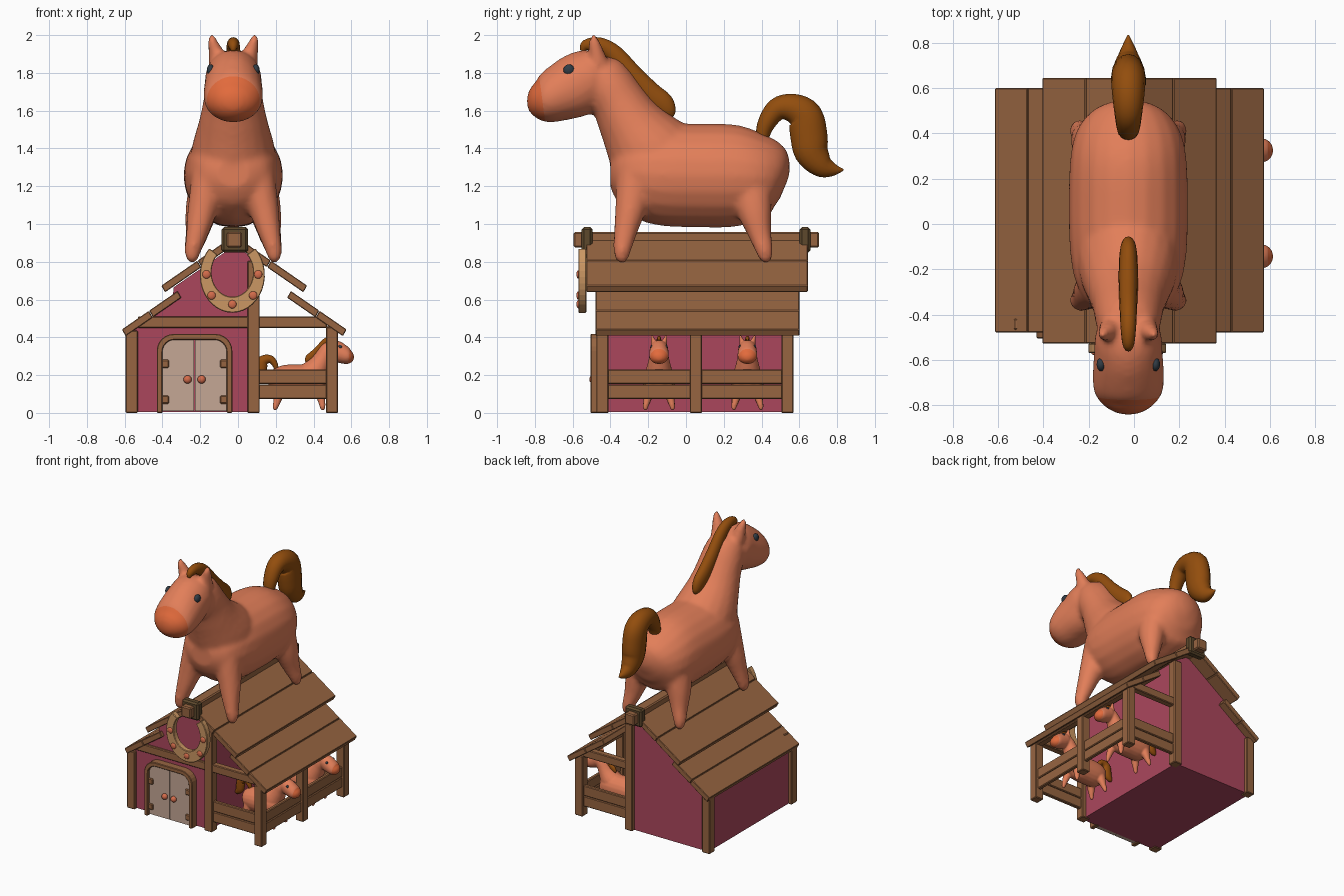
import bpy, bmesh, math
from mathutils import Vector, Matrix

if "Cube" in bpy.data.objects:
    bpy.data.objects.remove(bpy.data.objects["Cube"])

def mat(name, *c):
    m = bpy.data.materials.new(name)
    m.diffuse_color = (*c, 1)
    m.use_nodes = True
    m.node_tree.nodes["Principled BSDF"].inputs["Base Color"].default_value = m.diffuse_color
    return m

WOOD = mat("wood", .31, .13, .053)
DARK = mat("dark wood", .11, .065, .025)
WALL = mat("red wall", .41, .062, .108)
DOOR = mat("cream door", .56, .39, .30)
SHOE = mat("tan horseshoe", .60, .31, .125)
STUD = mat("copper stud", .66, .15, .07)
COAT = mat("coat", .76, .21, .10)
MUZZLE = mat("muzzle", .76, .145, .045)
HAIR = mat("hair", .29, .075, .004)
EYE = mat("eye", .03, .045, .06)

def finish(name, bm, *mats, smooth=None, bevel=0):
    bmesh.ops.recalc_face_normals(bm, faces=bm.faces)
    me = bpy.data.meshes.new(name)
    bm.to_mesh(me)
    bm.free()
    for m in mats:
        me.materials.append(m)
    ob = bpy.data.objects.new(name, me)
    bpy.context.collection.objects.link(ob)
    if smooth:
        me.shade_smooth()
    if bevel:
        b = ob.modifiers.new("bevel", 'BEVEL')
        b.width, b.segments = bevel, 1
    return ob

def prism(name, pts, y0, y1, m, bevel=0):
    """Extrude an xz outline along y."""
    bm = bmesh.new()
    f = bm.faces.new([bm.verts.new((x, y0, z)) for x, z in pts])
    r = bmesh.ops.extrude_face_region(bm, geom=[f])
    for v in r["geom"]:
        if isinstance(v, bmesh.types.BMVert):
            v.co.y = y1
    return finish(name, bm, m, bevel=bevel)

def box(name, x0, x1, y0, y1, z0, z1, m=WOOD, bevel=.005):
    return prism(name, [(x0, z0), (x1, z0), (x1, z1), (x0, z1)], y0, y1, m, bevel)

def band(name, outer, inner, y0, y1, m):
    """Open strip between two outlines, with thickness."""
    bm = bmesh.new()
    rings = [[bm.verts.new((p[0], y, p[1])) for p, y in ((o, y0), (i, y0), (i, y1), (o, y1))]
             for o, i in zip(outer, inner)]
    for a, b in zip(rings, rings[1:]):
        for k in range(4):
            bm.faces.new((a[k], a[k-1], b[k-1], b[k]))
    bm.faces.new(rings[0])
    bm.faces.new(rings[-1])
    return finish(name, bm, m, bevel=.004)

def ball(name, c, r, m):
    bm = bmesh.new()
    bmesh.ops.create_uvsphere(bm, u_segments=16, v_segments=10, radius=1)
    for v in bm.verts:
        v.co = Vector((c[i] + v.co[i] * r[i] for i in range(3)))
    return finish(name, bm, m, smooth=True)

def loft(bm, st, seg=20, steps=4):
    """Smooth tube through stations (x, y, z, half height, half width)."""
    p = [Vector(s) for s in st]
    p = [p[0]] + p + [p[-1]]
    path = []
    for i in range(1, len(p) - 2):
        a, b, c, d = p[i-1:i+3]
        for k in range(steps):
            t = k / steps
            path.append((2*b + (c-a)*t + (2*a-5*b+4*c-d)*t*t + (3*b-a-3*c+d)*t**3) / 2)
    path.append(p[-1])
    prev = None
    for i, q in enumerate(path):
        d = path[min(i+1, len(path)-1)] - path[max(i-1, 0)]
        n = Vector((0, -d[2], d[1])).normalized()
        h, w = max(q[3], .003), max(q[4], .003)
        ring = []
        for k in range(seg):
            a = 2 * math.pi * k / seg
            ring.append(bm.verts.new(Vector(q[:3]) + n*h*math.cos(a) + Vector((w*math.sin(a), 0, 0))))
        if prev:
            for k in range(seg):
                bm.faces.new((prev[k-1], prev[k], ring[k], ring[k-1]))
        else:
            bm.faces.new(ring)
        prev = ring
    bm.faces.new(prev)

# ---- barn: enclosed half, posts, beams and rails
prism("barn_walls", [(-.57, .005), (.085, .005), (.085, .82), (-.02, .885), (-.34, .665),
                     (-.35, .58), (-.57, .43)], -.45, .545, WALL)
Y0, Y1 = (-.475, -.41), (.505, .57)
for tag, y in (("front", Y0), ("back", Y1)):
    box(tag + "_left_post", -.595, -.53, *y, 0, .435)
    box(tag + "_centre_post", .05, .115, *y, 0, .805)
    box(tag + "_right_post", .465, .53, *y, 0, .455)
    box(tag + "_beam", -.53 if tag == "front" else .1, .47, y[0]+.008, y[1]-.008, .45, .51)
box("middle_post", .465, .53, .02, .085, 0, .455)
box("side_beam", .47, .52, -.45, .55, .42, .46)
for z in (.073, .153):
    box("front_rail", .1, .48, -.457, -.428, z, z + .077)
    box("back_rail", .1, .48, .523, .552, z, z + .077)
    box("side_rail", .485, .513, -.44, .54, z, z + .077)

# ---- roof: two layers of two boards on each slope
for s in (-1, 1):
    for tag, top, cuts, y0, y1 in (("upper", .94, (.01, .195, .388), -.528, .645),
                                   ("lower", .852, (.30, .452, .597), -.478, .6)):
        for d0, d1 in zip(cuts, cuts[1:]):
            d1 -= .002
            q = [(d0, top - .69*d0), (d1, top - .69*d1),
                 (d1 - .02, top - .69*d1 - .035), (d0 - .02, top - .69*d0 - .035)]
            prism(tag + "_roof_board", [(-.02 + s*a, b) for a, b in q], y0, y1, WOOD, .004)
box("ridge_beam", -.06, .02, -.595, .705, .875, .957, WOOD, .008)
for y in (-.552, .602):
    box("ridge_collar", -.087, .053, y, y + .057, .85, .983, DARK, .012)

# ---- double door with rounded frame
def corner(w, h, r, s):
    return [(-.23 + s*(w - r + r*math.cos(a)), h - r + r*math.sin(a))
            for a in (math.pi/2*k/6 for k in range(7))]

def arch(w, h, r):
    return [(-.23 + w, 0)] + corner(w, h, r, 1) + corner(w, h, r, -1)[::-1] + [(-.23 - w, 0)]

band("door_frame", arch(.2, .418, .09), arch(.17, .387, .065), -.505, -.44, WOOD)
for s in (-1, 1):
    prism("door_leaf", [(-.23 + s*.002, .01), (-.23 + s*.172, .01)] + corner(.172, .388, .065, s)
          + [(-.23 + s*.002, .388)], -.485, -.44, DOOR)
    ball("door_knob", (-.23 + s*.037, -.492, .177), (.022, .02, .022), STUD)
    for z in (.07, .26):
        box("door_hinge", *sorted((-.23 + s*.135, -.23 + s*.175)), -.497, -.48, z - .022, z + .022, WOOD, .006)

# ---- horseshoe over the door
ang = [math.radians(135 + 270*k/28) for k in range(29)]
band("horseshoe", [(-.03 + .172*math.cos(a), .73 + .2*math.sin(a)) for a in ang],
     [(-.03 + .11*math.cos(a), .745 + .13*math.sin(a)) for a in ang], -.57, -.528, SHOE)
for x, z in ((-.137, .733), (-.11, .622), (0, .575), (.11, .622), (.137, .733)):
    ball("horseshoe_stud", (-.03 + x, -.57, z), (.022, .01, .022), STUD)

# ---- horse: lofted torso, neck, head, legs and ears fused into one skin
bm = bmesh.new()
torso = [(.537, 1.23, .02, .02), (.52, 1.235, .11, .11), (.47, 1.245, .19, .19), (.38, 1.25, .235, .24),
         (.25, 1.255, .272, .26), (.05, 1.257, .275, .264), (-.12, 1.26, .27, .258),
         (-.25, 1.27, .24, .235), (-.35, 1.27, .17, .18), (-.4, 1.27, .08, .09)]
neck = [(-.1, 1.29, .24, .23), (-.2, 1.4, .225, .22), (-.29, 1.53, .175, .185), (-.355, 1.645, .148, .16),
        (-.415, 1.74, .14, .147), (-.46, 1.81, .12, .125), (-.49, 1.86, .06, .07)]
head = [(-.41, 1.82, .08, .08), (-.48, 1.79, .148, .142), (-.57, 1.738, .168, .152), (-.67, 1.69, .15, .158),
        (-.74, 1.655, .125, .152), (-.795, 1.64, .093, .115), (-.83, 1.632, .05, .06), (-.842, 1.63, .01, .01)]
for part in (torso, neck, head):
    loft(bm, [(0, *s) for s in part])
front_leg = [(.12, -.27, 1.26, .1, .1), (.155, -.29, 1.1, .085, .085), (.185, -.318, .97, .064, .064),
             (.213, -.338, .86, .047, .045), (.218, -.34, .81, .032, .03), (.218, -.34, .793, .008, .008)]
back_leg = [(.13, .33, 1.25, .12, .1), (.165, .36, 1.08, .095, .088), (.19, .39, .95, .063, .064),
            (.213, .415, .86, .047, .045), (.218, .422, .81, .032, .03), (.218, .422, .793, .008, .008)]
ear = [(.08, -.46, 1.84, .05, .05), (.09, -.475, 1.91, .042, .042), (.108, -.487, 1.97, .028, .027),
       (.115, -.494, 2.012, .008, .008)]
for s in (-1, 1):
    for part in (front_leg, back_leg, ear):
        loft(bm, [(s*p[0], *p[1:]) for p in part])
raw = finish("horse_body_source", bm, COAT)
r = raw.modifiers.new("fuse", 'REMESH')
r.mode, r.voxel_size = 'VOXEL', .016
sm = raw.modifiers.new("soften", 'SMOOTH')
sm.factor, sm.iterations = .5, 7
dg = bpy.context.evaluated_depsgraph_get()
skin = bpy.data.meshes.new_from_object(raw.evaluated_get(dg))
bpy.data.objects.remove(raw)
bm = bmesh.new()
bm.from_mesh(skin)
# muzzle colour in front of a clean cut
co, no = Vector((0, -.76, 1.65)), Vector((0, -1, -.13)).normalized()
near = [f for f in bm.faces if f.calc_center_median().y < -.6]
geom = near + list({e for f in near for e in f.edges}) + list({v for f in near for v in f.verts})
bmesh.ops.bisect_plane(bm, geom=geom, plane_co=co, plane_no=no)
for f in bm.faces:
    c = f.calc_center_median()
    f.material_index = int(c.y < -.6 and (c - co).dot(no) > 0)
horse = [finish("horse_body", bm, COAT, MUZZLE, smooth=True)]

# mane and tail
mane = [(-.548, 1.915, .012, .012), (-.53, 1.945, .03, .026), (-.46, 1.95, .038, .034), (-.38, 1.90, .048, .038),
        (-.28, 1.785, .055, .042), (-.19, 1.69, .062, .042), (-.125, 1.635, .062, .038),
        (-.09, 1.59, .04, .028), (-.08, 1.56, .008, .008)]
tail = [(.40, 1.43, .03, .035), (.42, 1.52, .045, .05), (.48, 1.605, .06, .06), (.56, 1.615, .075, .07),
        (.63, 1.57, .092, .076), (.65, 1.47, .098, .076), (.665, 1.38, .09, .072), (.72, 1.31, .065, .055),
        (.78, 1.288, .035, .03), (.835, 1.287, .003, .003)]
for name, part in (("mane", mane), ("tail", tail)):
    bm = bmesh.new()
    loft(bm, [(0, *s) for s in part], 16)
    horse.append(finish(name, bm, HAIR, smooth=True))
for s in (-1, 1):
    horse.append(ball("eye", (s*.12, -.62, 1.815), (.02, .03, .03), EYE))

# ---- two small copies looking out of the stalls
for ob in horse:
    for y in (-.143, .325):
        pony = bpy.data.objects.new("stall_pony_" + ob.name, ob.data)
        bpy.context.collection.objects.link(pony)
        pony.scale = (.33,) * 3
        pony.rotation_euler.z = math.pi / 2
        pony.location = (.336, y, .015 - .8*.33)
    ob.location.x = -.025
